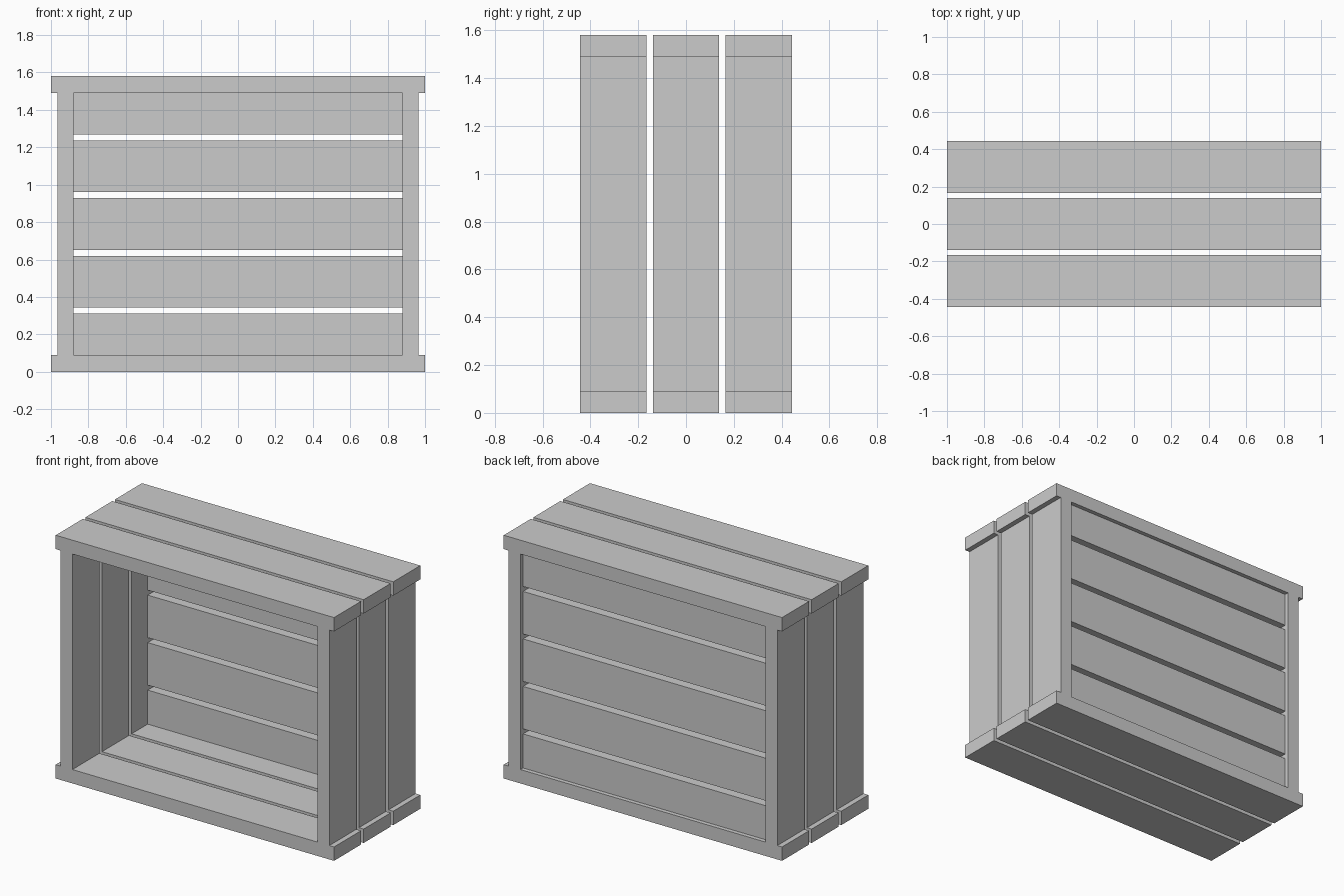
import bpy

if "Cube" in bpy.data.objects:
    bpy.data.objects.remove(bpy.data.objects["Cube"])

H = 1.58          # overall height
T = 0.09          # plank thickness (top and bottom)
W = 0.277         # plank width
PITCH = 0.304     # plank spacing across the depth


def box(name, x0, x1, y0, y1, z0, z1):
    bpy.ops.mesh.primitive_cube_add(
        size=1, location=((x0 + x1) / 2, (y0 + y1) / 2, (z0 + z1) / 2))
    ob = bpy.context.object
    ob.name = name
    ob.scale = (x1 - x0, y1 - y0, z1 - z0)
    bpy.ops.object.transform_apply(location=False, rotation=False, scale=True)
    return ob


# Three rows of planks forming the rectangular frame
for i in (-1, 0, 1):
    y0, y1 = i * PITCH - W / 2, i * PITCH + W / 2
    box("bottom_plank", -1, 1, y0, y1, 0, T)
    box("top_plank", -1, 1, y0, y1, H - T, H)
    box("left_plank", -0.966, -0.88, y0, y1, T, H - T)
    box("right_plank", 0.88, 0.966, y0, y1, T, H - T)

# Five horizontal back slats, outer ones trimmed by the frame
for k in range(5):
    zc = H / 2 + (k - 2) * 0.3085
    z0, z1 = max(zc - 0.138, T), min(zc + 0.138, H - T)
    box("back_slat", -0.88, 0.88, 0.33, 0.415, z0, z1)
